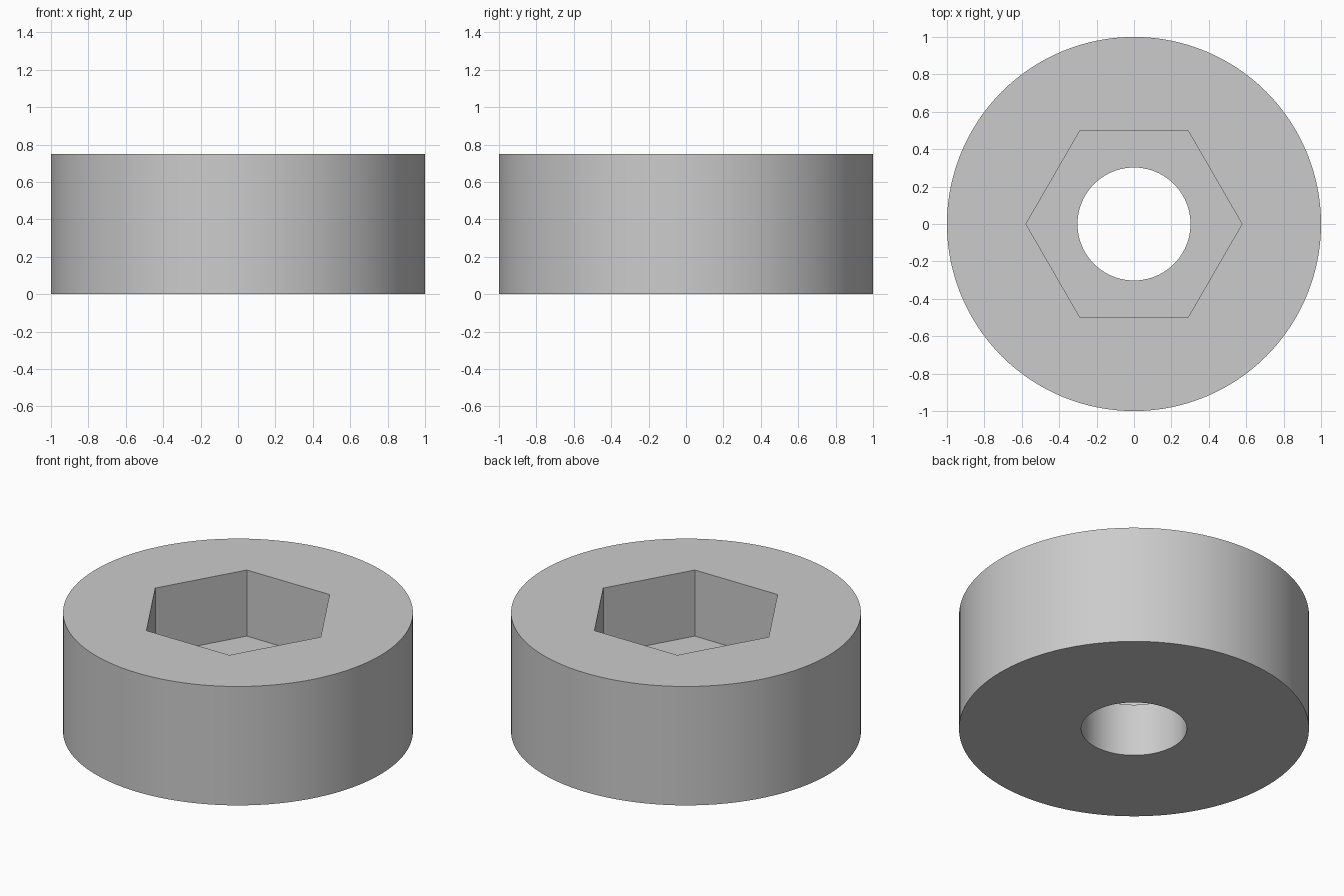
import bpy
import math

HEIGHT = 0.75
FLOOR = 0.333
SEGMENTS = 128

cube = bpy.data.objects.get("Cube")
if cube:
    bpy.data.objects.remove(cube, do_unlink=True)


def prism(name, sides, radius, bottom, top, turn=0.0):
    bpy.ops.mesh.primitive_cylinder_add(
        vertices=sides, radius=radius, depth=top - bottom,
        location=(0, 0, (top + bottom) / 2), rotation=(0, 0, turn))
    obj = bpy.context.object
    obj.name = name
    bpy.ops.object.transform_apply(location=True, rotation=True, scale=True)
    return obj


def cut(target, cutter):
    """Subtract the cutter from the target, then discard the cutter."""
    cutter.hide_render = True
    mod = target.modifiers.new(cutter.name, 'BOOLEAN')
    mod.operation = 'DIFFERENCE'
    mod.solver = 'EXACT'
    mod.object = cutter
    bpy.context.view_layer.objects.active = target
    bpy.ops.object.modifier_apply(modifier=mod.name)
    bpy.data.objects.remove(cutter, do_unlink=True)


# Round body with a hexagonal pocket and a through hole
body = prism("round_spacer", SEGMENTS, 1.0, 0, HEIGHT)
cut(body, prism("hex_pocket", 6, 0.5 / math.cos(math.pi / 6),
                FLOOR, HEIGHT + 0.2, math.radians(30)))
cut(body, prism("through_hole", SEGMENTS, 0.302, -0.2, HEIGHT + 0.2))

# Plain grey finish
grey = bpy.data.materials.new("plain_grey")
grey.use_nodes = True
colour = (0.6, 0.6, 0.6, 1)
grey.diffuse_color = colour
grey.node_tree.nodes["Principled BSDF"].inputs["Base Color"].default_value = colour
body.data.materials.clear()
body.data.materials.append(grey)

# Smooth round walls, crisp rims and pocket corners
bpy.ops.object.select_all(action='DESELECT')
body.select_set(True)
bpy.context.view_layer.objects.active = body
bpy.ops.object.shade_smooth_by_angle(angle=math.radians(30))
